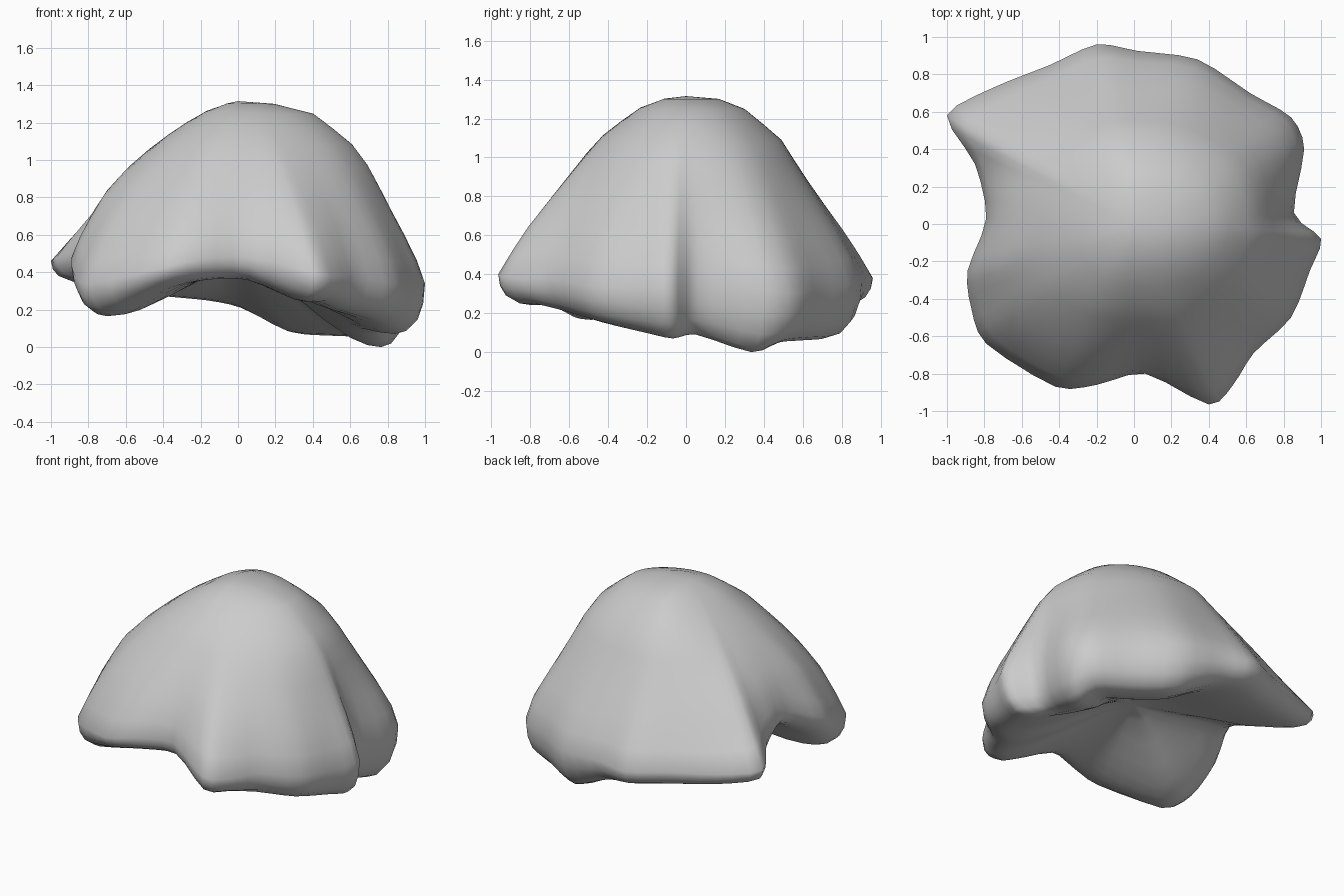
import bpy, bmesh
from math import hypot

if "Cube" in bpy.data.objects:
    bpy.data.objects.remove(bpy.data.objects["Cube"])

# Rim stations: x, y, height of widest point, height of lower lip
RIM = [
    (1.00, -0.08, 0.34, 0.07), (0.855, 0.06, 0.36, 0.09),
    (0.91, 0.40, 0.32, 0.00), (0.84, 0.57, 0.30, 0.05),
    (0.62, 0.70, 0.33, 0.06), (0.34, 0.88, 0.35, 0.08),
    (0.02, 0.925, 0.38, 0.21), (-0.20, 0.96, 0.38, 0.25),
    (-0.45, 0.85, 0.40, 0.27), (-0.75, 0.73, 0.42, 0.30),
    (-1.00, 0.58, 0.46, 0.35), (-0.85, 0.32, 0.52, 0.41),
    (-0.79, 0.03, 0.60, 0.49), (-0.89, -0.25, 0.48, 0.35),
    (-0.87, -0.45, 0.38, 0.20), (-0.79, -0.64, 0.34, 0.17),
    (-0.42, -0.87, 0.42, 0.32), (-0.20, -0.86, 0.47, 0.36),
    (0.06, -0.80, 0.48, 0.36), (0.40, -0.965, 0.40, 0.25),
    (0.53, -0.86, 0.38, 0.24), (0.64, -0.69, 0.38, 0.20),
    (0.84, -0.50, 0.34, 0.15), (0.94, -0.25, 0.33, 0.10),
]
# Smooth crown: height, then reach to left, right, front, back
CORE = [
    (0.20, 0.97, 1.00, 0.97, 0.96), (0.40, 0.92, 0.97, 0.95, 0.94),
    (0.60, 0.85, 0.88, 0.86, 0.82), (0.80, 0.75, 0.78, 0.71, 0.68),
    (0.95, 0.61, 0.71, 0.585, 0.58), (1.10, 0.43, 0.60, 0.45, 0.485),
    (1.25, 0.20, 0.40, 0.25, 0.30), (1.30, 0.07, 0.20, 0.13, 0.18),
    (1.315, 0.0, 0.0, 0.0, 0.0),
]
TOP, CEILING, STEPS = 1.315, 0.42, 3


def spline(a, b, c, d, t):
    """Softened Catmull-Rom between b and c."""
    m0, m1 = (c - a) * 0.4, (d - b) * 0.4
    return ((2*t**3 - 3*t**2 + 1) * b + (t**3 - 2*t**2 + t) * m0
            + (3*t**2 - 2*t**3) * c + (t**3 - t**2) * m1)


def stations():
    n = len(RIM)
    for i in range(n):
        four = [RIM[(i + k) % n] for k in (-1, 0, 1, 2)]
        for s in range(STEPS):
            yield [spline(*v, s / STEPS) for v in zip(*four)]


def core_radius(dx, dy, z):
    """Radius of the quadrant-wise elliptical crown in one direction."""
    for lo, hi in zip(CORE, CORE[1:]):
        if z <= hi[0]:
            t = (z - lo[0]) / (hi[0] - lo[0])
            left, right, front, back = [p + (q - p) * t for p, q in zip(lo[1:], hi[1:])]
            a = max(right if dx > 0 else left, 1e-4)
            b = max(back if dy > 0 else front, 1e-4)
            return 1 / hypot(dx / a, dy / b)
    return 0


def meridian(x, y, wide, lip):
    """Points from near the crown, over the rim and under to the centre."""
    r = hypot(x, y)
    dx, dy = x / r, y / r
    ratio = r / core_radius(dx, dy, wide) - 1
    pts = []
    for u in (0.985, 0.93, 0.85, 0.76, 0.65, 0.53, 0.40, 0.27, 0.13):
        z = wide + (TOP - wide) * u
        q = core_radius(dx, dy, z) * (1 + ratio * (1 - u)**1.8)
        pts.append((dx*q, dy*q, z))
    for t, f in ((1, 1), (0.99, 0.6), (0.96, 0.28), (0.90, 0.06), (0.84, 0)):
        pts.append((x*t, y*t, lip + (wide - lip) * f))
    for t in (0.76, 0.66, 0.52, 0.35, 0.17):
        s = 1 - t / 0.84
        pts.append((x*t, y*t, lip + (CEILING - lip) * s * s * (3 - 2*s)))
    return pts


# Lobed dome with a shallow hollow underneath
bm = bmesh.new()
cols = [[bm.verts.new(p) for p in meridian(*s)] for s in stations()]
crown = bm.verts.new((0, 0, TOP))
hollow = bm.verts.new((0, 0, CEILING))
for a, b in zip(cols, cols[1:] + cols[:1]):
    bm.faces.new((crown, a[0], b[0]))
    bm.faces.new((hollow, b[-1], a[-1]))
    for k in range(len(a) - 1):
        bm.faces.new((a[k], a[k+1], b[k+1], b[k]))
bmesh.ops.recalc_face_normals(bm, faces=bm.faces)
for f in bm.faces:
    f.smooth = True
# Rest the lowest lobe on the floor
low = min(v.co.z for v in bm.verts)
for v in bm.verts:
    v.co.z -= low
mesh = bpy.data.meshes.new("lobed_dome")
bm.to_mesh(mesh)
bm.free()
dome = bpy.data.objects.new("lobed_dome", mesh)
bpy.context.collection.objects.link(dome)
